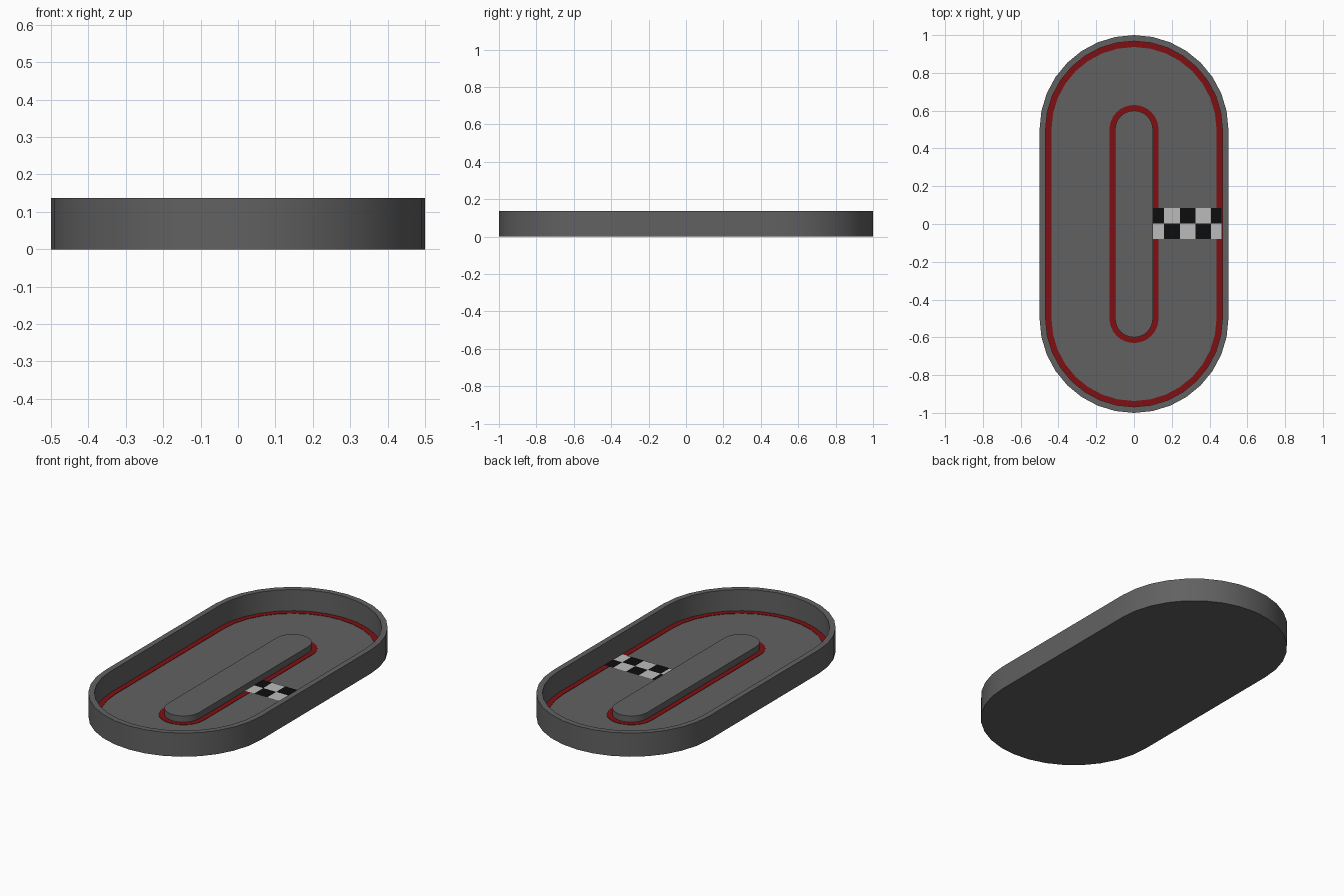
import bpy, bmesh, math

if "Cube" in bpy.data.objects:
    bpy.data.objects.remove(bpy.data.objects["Cube"])

SEG = 16        # segments per half-circle end
STRAIGHT = 0.5  # half length of the straights
FLOOR = 0.012


def material(name, rgb):
    m = bpy.data.materials.new(name)
    m.diffuse_color = (*rgb, 1)
    m.use_nodes = True
    m.node_tree.nodes["Principled BSDF"].inputs["Base Color"].default_value = m.diffuse_color
    return m


asphalt = material("asphalt_grey", (0.12, 0.12, 0.12))
red = material("kerb_red", (0.21, 0.005, 0.006))
white = material("check_white", (0.5, 0.5, 0.5))
black = material("check_black", (0.004, 0.004, 0.004))


def finish(bm, name, mat):
    bmesh.ops.recalc_face_normals(bm, faces=bm.faces)
    me = bpy.data.meshes.new(name)
    bm.to_mesh(me)
    bm.free()
    ob = bpy.data.objects.new(name, me)
    bpy.context.collection.objects.link(ob)
    me.materials.append(mat)
    bpy.context.view_layer.objects.active = ob
    bpy.ops.object.select_all(action='DESELECT')
    ob.select_set(True)
    bpy.ops.object.shade_smooth_by_angle(angle=math.radians(30))
    return ob


def oval(bm, r, z):
    pts = []
    for side in (1, -1):
        for i in range(SEG + 1):
            a = math.pi * i / SEG
            pts.append(bm.verts.new((side * r * math.cos(a),
                                     side * (STRAIGHT + r * math.sin(a)), z)))
    return pts


def oval_loft(name, profile, mat, closed=False):
    """Sweep a (radius, height) profile round the oval; cap ends or close the loop."""
    bm = bmesh.new()
    rings = [oval(bm, r, z) for r, z in profile]
    pairs = list(zip(rings, rings[1:]))
    if closed:
        pairs.append((rings[-1], rings[0]))
    else:
        bm.faces.new(rings[0])
        bm.faces.new(rings[-1])
    n = len(rings[0])
    for a, b in pairs:
        for i in range(n):
            j = (i + 1) % n
            bm.faces.new((a[i], a[j], b[j], b[i]))
    return finish(bm, name, mat)


# Track tray with outer wall
oval_loft("track_tray", [(0.5, 0), (0.5, 0.137), (0.468, 0.137), (0.468, FLOOR)], asphalt)

# Raised centre island
oval_loft("centre_island", [(0.1, 0.004), (0.1, 0.05)], asphalt)

# Red kerb stripes
for name, ro, ri in (("outer_kerb", 0.468, 0.437), ("inner_kerb", 0.13, 0.1)):
    lo, hi = FLOOR - 0.004, FLOOR + 0.002
    oval_loft(name, [(ro, lo), (ro, hi), (ri, hi), (ri, lo)], red, closed=True)

# Chequered start line: two rows, cut short at the kerb edges
xs = [0.099, 0.16, 0.243, 0.325, 0.407, 0.464]
ys = [-0.08, 0.003, 0.086]
z = FLOOR + 0.004
for parity, name, mat in ((0, "start_line_light", white), (1, "start_line_dark", black)):
    bm = bmesh.new()
    for c in range(5):
        for r in range(2):
            if (c + r) % 2 == parity:
                bm.faces.new([bm.verts.new((xs[c + i], ys[r + j], z))
                              for i, j in ((0, 0), (1, 0), (1, 1), (0, 1))])
    for f in bm.faces:
        f.normal_update()
    finish(bm, name, mat)
    # keep the line facing up
    me = bpy.context.object.data
    if me.polygons[0].normal.z < 0:
        me.flip_normals()
